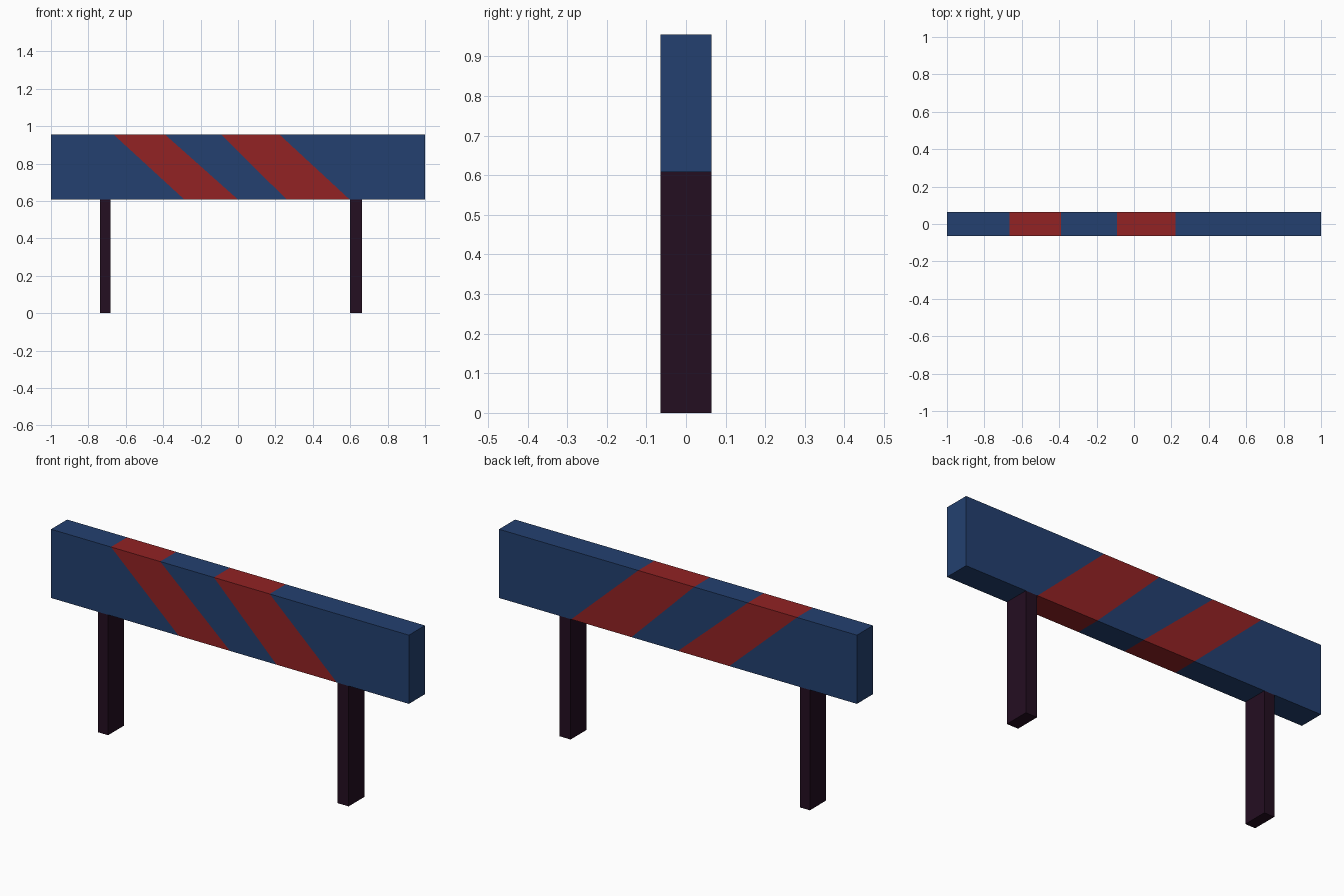
import bpy
import bmesh

if "Cube" in bpy.data.objects:
    bpy.data.objects.remove(bpy.data.objects["Cube"])

HALF_DEPTH = 0.064
BOARD_BOTTOM, BOARD_TOP = 0.608, 0.955


def material(name, rgb):
    mat = bpy.data.materials.new(name)
    mat.diffuse_color = (*rgb, 1.0)
    mat.use_nodes = True
    mat.node_tree.nodes["Principled BSDF"].inputs["Base Color"].default_value = mat.diffuse_color
    return mat


blue = material("dark_blue", (0.0168, 0.051, 0.162))
red = material("dark_red", (0.287, 0.016, 0.0176))
dark = material("dark_plum", (0.0176, 0.0044, 0.0152))


def slab(name, top_xs, bottom_xs, z0, z1, mats):
    """Slab split into columns by slanted cuts; columns alternate materials."""
    bm = bmesh.new()
    cuts = []
    for xt, xb in zip(top_xs, bottom_xs):
        corners = ((xb, -HALF_DEPTH, z0), (xb, HALF_DEPTH, z0),
                   (xt, HALF_DEPTH, z1), (xt, -HALF_DEPTH, z1))
        cuts.append([bm.verts.new(c) for c in corners])
    for i, (a, b) in enumerate(zip(cuts, cuts[1:])):
        for k in range(4):
            n = (k + 1) % 4
            face = bm.faces.new((a[k], a[n], b[n], b[k]))
            face.material_index = i % len(mats)
    # End caps take the first material
    bm.faces.new(cuts[0])
    bm.faces.new(cuts[-1])
    bmesh.ops.recalc_face_normals(bm, faces=bm.faces)
    mesh = bpy.data.meshes.new(name)
    bm.to_mesh(mesh)
    bm.free()
    for m in mats:
        mesh.materials.append(m)
    obj = bpy.data.objects.new(name, mesh)
    bpy.context.collection.objects.link(obj)
    return obj


# Board with two slanted red stripes running right through it
slab("striped_board",
     (-1.0, -0.665, -0.39, -0.09, 0.222, 1.0),
     (-1.0, -0.287, 0.0, 0.26, 0.597, 1.0),
     BOARD_BOTTOM, BOARD_TOP, (blue, red))

# Two flat legs under the board
for name, x0, x1 in (("left_leg", -0.737, -0.681), ("right_leg", 0.60, 0.663)):
    slab(name, (x0, x1), (x0, x1), 0.0, BOARD_BOTTOM, (dark,))
